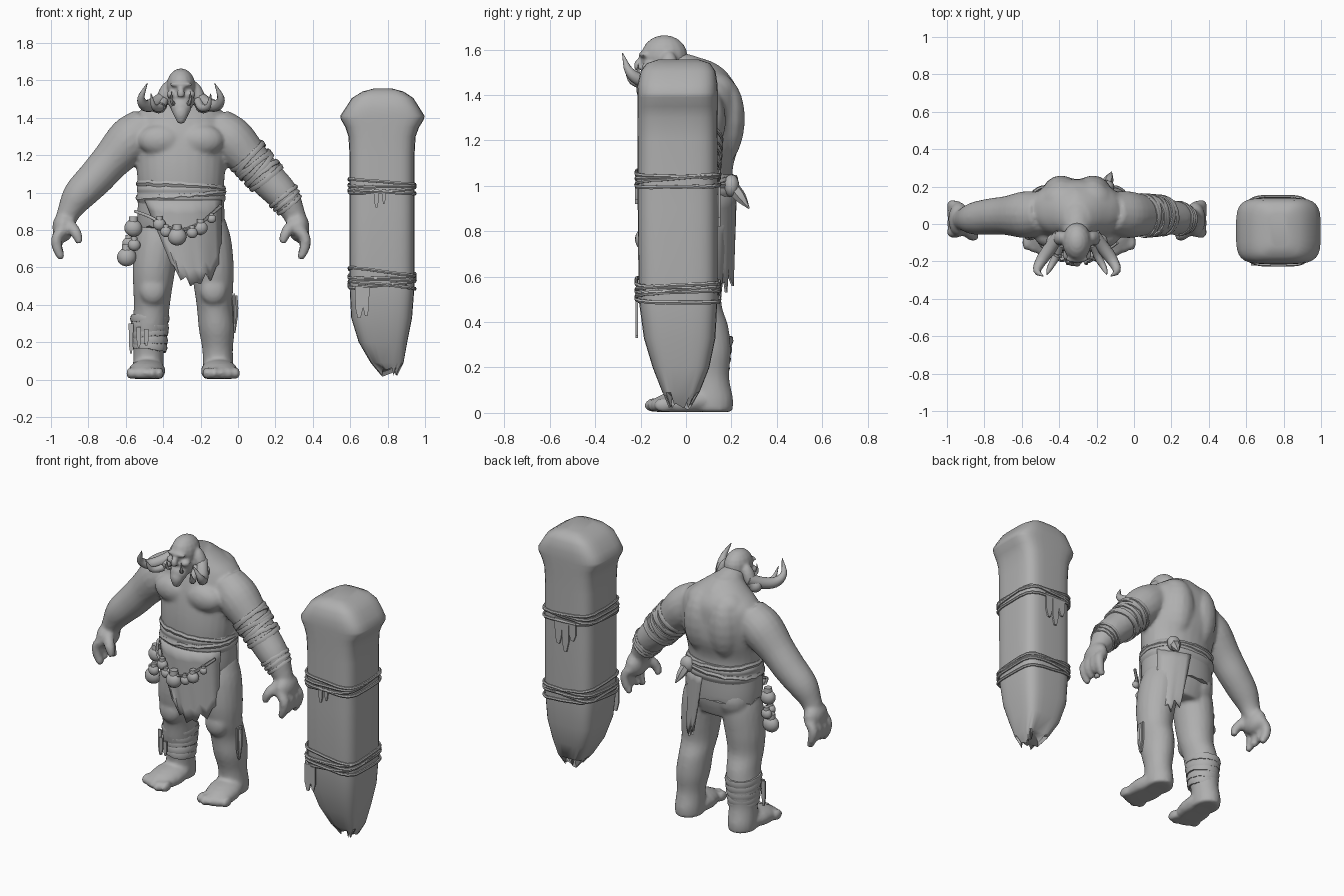
import bpy, bmesh, math, random
from mathutils import Vector, Matrix

random.seed(4)
CX = -0.305  # centre line of the giant
grey = bpy.data.materials.new("stone_grey")
grey.diffuse_color = (0.43, 0.43, 0.43, 1)


def finish(name, bm, voxel=0, smooth=4, angle=40, thick=0):
    bmesh.ops.recalc_face_normals(bm, faces=bm.faces)
    me = bpy.data.meshes.new(name)
    bm.to_mesh(me)
    bm.free()
    me.materials.append(grey)
    ob = bpy.data.objects.new(name, me)
    bpy.context.collection.objects.link(ob)
    if thick:
        ob.modifiers.new("thickness", 'SOLIDIFY').thickness = thick
    if voxel:
        m = ob.modifiers.new("merge", 'REMESH')
        m.mode, m.voxel_size, m.use_smooth_shade = 'VOXEL', voxel, True
        s = ob.modifiers.new("soften", 'SMOOTH')
        s.factor, s.iterations = 0.5, smooth
    else:
        bpy.context.view_layer.objects.active = ob
        ob.select_set(True)
        bpy.ops.object.shade_smooth_by_angle(angle=math.radians(angle))
        ob.select_set(False)
    return ob


def skin(bm, rings, closed=False):
    n = len(rings[0])
    vs = [[bm.verts.new(p) for p in r] for r in rings]
    for a, b in zip(vs, vs[1:] + ([vs[0]] if closed else [])):
        for i in range(n):
            bm.faces.new((a[i], a[(i + 1) % n], b[(i + 1) % n], b[i]))
    if not closed:
        bm.faces.new(vs[0][::-1])
        bm.faces.new(vs[-1])


def spline(pts, k=4):
    # Catmull-Rom through tuples of any length
    P = [Vector(p) for p in pts]
    P = [2 * P[0] - P[1]] + P + [2 * P[-1] - P[-2]]
    out = []
    for a, b, c, d in zip(P, P[1:], P[2:], P[3:]):
        for j in range(k):
            t = j / k
            out.append(0.5 * (2 * b + (c - a) * t + (2 * a - 5 * b + 4 * c - d) * t * t
                              + (3 * b - a - 3 * c + d) * t ** 3))
    return out + [P[-2]]


def oval(t, rx, ry, p=2.0):
    c, s = math.cos(t), math.sin(t)
    return (math.copysign(abs(c) ** (2 / p), c) * rx, math.copysign(abs(s) ** (2 / p), s) * ry)


def loft(bm, rows, n=20, p=2.0, k=4, jag=0):
    # rows: x centre, y centre, z, half width, half depth
    rings = []
    for i, (x, y, z, rx, ry) in enumerate(spline(rows, k) if k > 1 else rows):
        ring = []
        for j in range(n):
            ox, oy = oval(2 * math.pi * (j + .5) / n, rx, ry, p)
            ring.append((x + ox, y + oy, z + (random.uniform(0, jag) if i == 0 else 0)))
        rings.append(ring)
    skin(bm, rings)


def tube(bm, pts, n=10):
    # pts: x, y, z, radius
    P = spline([p[:3] for p in pts])
    R = [r[0] for r in spline([(p[3], 0) for p in pts])]
    rings = []
    for i, c in enumerate(P):
        q = (P[min(i + 1, len(P) - 1)] - P[max(i - 1, 0)]).normalized()
        u = q.cross(Vector((.31, .9, .3))).normalized()
        v = q.cross(u)
        rings.append([c + (u * math.cos(a) + v * math.sin(a)) * max(R[i], .001)
                      for a in [2 * math.pi * j / n for j in range(n)]])
    skin(bm, rings)


def ball(bm, c, r, rot=(0, 0, 0)):
    M = Matrix.Translation(c)
    for a, ax in zip(rot, 'XYZ'):
        M = M @ Matrix.Rotation(a, 4, ax)
    bmesh.ops.create_uvsphere(bm, u_segments=16, v_segments=10, radius=1,
                              matrix=M @ Matrix.Diagonal((*r, 1)))


def rope(bm, c, rx, ry, r, axis=(0, 0, 1), p=2.0, flat=1.0, n=28):
    q = Vector(axis).normalized()
    Q = Vector((0, 0, 1)).rotation_difference(q)
    rings = []
    for i in range(n):
        t = 2 * math.pi * i / n
        x, y = oval(t, rx, ry, p)
        w = random.uniform(-.3, .3) * r
        o = Vector((math.cos(t), math.sin(t), 0))
        rings.append([Vector(c) + Q @ (Vector((x, y, w)) + o * r * math.cos(a)
                      + Vector((0, 0, r * flat * math.sin(a)))) for a in
                      [2 * math.pi * j / 6 for j in range(6)]])
    skin(bm, rings, True)


def cloth(name, top, bot, ztop, ends, side, rx, ry, cy):
    # hanging sheet wrapped on an oval hip, with a torn hem
    bm = bmesh.new()
    rows, n = 7, len(ends)
    g = []
    for i in range(rows):
        f = i / (rows - 1)
        row = []
        for j, e in enumerate(ends):
            u = j / (n - 1)
            x = (top[0] + (top[1] - top[0]) * u) * (1 - f) + (bot[0] + (bot[1] - bot[0]) * u) * f
            y = cy + side * (ry * math.sqrt(max(0, 1 - ((x - CX) / rx) ** 2))
                             + .008 * math.sin(j * 2.1) * f)
            row.append(bm.verts.new((x, y, ztop + (e - ztop) * f)))
        g.append(row)
    for a, b in zip(g, g[1:]):
        for j in range(n - 1):
            bm.faces.new((a[j], a[j + 1], b[j + 1], b[j]))
    return finish(name, bm, thick=.012)


def strip(bm, x, y, z0, z1, w, ax='x'):
    # torn hanging strap
    d = Vector((w / 2, 0, 0)) if ax == 'x' else Vector((0, w / 2, 0))
    e = Vector((0, .005, 0)) if ax == 'x' else Vector((.005, 0, 0))
    rings = [[Vector((x, y, z)) + d * s * a + e * s2 for s, s2 in ((-1, -1), (1, -1), (1, 1), (-1, 1))]
             for z, a in ((z0, 1), (z1 * .7 + z0 * .3, .9), (z1, .35))]
    skin(bm, rings)


# --- torso, limbs, hands and feet merged into one skin
bm = bmesh.new()
loft(bm, [(CX, .06, .70, .17, .11), (CX, .05, .80, .22, .15), (CX, .04, .95, .225, .17),
          (CX, .035, 1.08, .234, .172), (CX, .055, 1.2, .245, .185), (CX, .065, 1.32, .262, .175),
          (CX, .075, 1.42, .235, .155), (CX, .06, 1.49, .15, .125), (CX, .03, 1.55, .07, .08)], 28, 2.1)
tube(bm, [(CX, .13, 1.38, .11), (CX, .085, 1.44, .11), (CX, .01, 1.49, .09), (CX, -.06, 1.53, .07)], 16)  # neck
for s in (-1, 1):
    X = lambda d: CX + s * d
    ball(bm, (X(.105), -.065, 1.28), (.125, .07, .085))          # chest
    ball(bm, (X(.085), .155, 1.28), (.105, .105, .2), (-.06, 0, 0))  # shoulder blade
    ball(bm, (X(.09), .12, 1.42), (.11, .1, .08), (0, s * .3, 0))    # upper back
    ball(bm, (X(.1), .1, .82), (.115, .1, .12))                  # buttock
    tube(bm, [(X(.18), .06, 1.355, .11), (X(.27), .05, 1.28, .126), (X(.375), .045, 1.17, .105),
              (X(.455), .04, 1.08, .098), (X(.545), .03, .985, .088), (X(.597), .025, .90, .064),
              (X(.62), .025, .84, .055)], 18)
    ball(bm, (X(.63), .025, .815), (.058, .092, .08))            # palm
    for j, y in enumerate((-.04, .005, .05, .09)):
        tube(bm, [(X(.632), y, .80, .033), (X(.664), y * 1.1, .755, .031),
                  (X(.66), y * 1.1, .70, .028), (X(.636), y, .645 + .02 * (j % 3), .02)], 8)
    tube(bm, [(X(.60), -.02, .83, .036), (X(.562), -.06, .785, .031), (X(.54), -.065, .73, .021)], 8)
    L = lambda d: X(d) + .012
    loft(bm, [(L(.125), .05, .86, .10, .11), (L(.135), .045, .75, .122, .13), (L(.155), .04, .60, .116, .126),
              (L(.163), .045, .48, .104, .112), (L(.169), .075, .38, .096, .112), (L(.179), .088, .27, .096, .11),
              (L(.184), .1, .16, .082, .09), (L(.187), .11, .06, .083, .098), (L(.187), .11, .0, .08, .094)], 20)
    ball(bm, (L(.162), -.035, .48), (.072, .045, .08))           # knee
    ball(bm, (L(.194), .0, .045), (.1, .165, .062), (.12, 0, s * .12))  # foot
    for j in range(5):
        ball(bm, (L(.128 + .038 * j), -.14 + .014 * abs(j - 1), .034), (.025, .045, .032))
for v in bm.verts:                                               # flat soles
    v.co.z = max(v.co.z, .004)
finish("body", bm, .012, 4)

# --- head
bm = bmesh.new()
ball(bm, (CX, -.095, 1.57), (.077, .103, .094))
ball(bm, (CX, -.12, 1.50), (.072, .075, .08))
ball(bm, (CX, -.186, 1.578), (.062, .022, .016))                 # brow
tube(bm, [(CX, -.185, 1.57, .014), (CX, -.21, 1.535, .02), (CX, -.203, 1.515, .022)], 8)
ball(bm, (CX, -.165, 1.455), (.056, .045, .05))                  # jaw
tube(bm, [(CX, -.15, 1.46, .05), (CX, -.18, 1.42, .042), (CX, -.185, 1.37, .018)], 10)
for s in (-1, 1):
    ball(bm, (CX + s * .05, -.165, 1.525), (.028, .03, .022))    # cheek
    ball(bm, (CX + s * .09, -.075, 1.52), (.036, .04, .08), (0, -s * .35, 0))
    ball(bm, (CX + s * .12, -.09, 1.465), (.045, .04, .042))
finish("head", bm, .008, 3)

# --- horns and inner tusks
bm = bmesh.new()
for s in (-1, 1):
    X = lambda d: CX + s * d
    tube(bm, [(X(.09), -.06, 1.51, .036), (X(.14), -.125, 1.475, .036), (X(.19), -.195, 1.465, .031),
              (X(.213), -.25, 1.505, .02), (X(.18), -.28, 1.585, .002)])
    tube(bm, [(X(.09), -.11, 1.49, .022), (X(.11), -.17, 1.455, .022), (X(.145), -.235, 1.46, .016),
              (X(.16), -.272, 1.53, .002)])
    tube(bm, [(X(.035), -.18, 1.47, .012), (X(.05), -.21, 1.49, .01), (X(.05), -.21, 1.54, .001)], 6)
finish("horns", bm)

# --- folded belt and knot
bm = bmesh.new()
loft(bm, [(CX, .04, .94, .228, .178), (CX, .04, .97, .24, .19), (CX, .04, .995, .233, .183),
          (CX, .04, 1.02, .237, .187), (CX, .04, 1.05, .225, .17)], 40, 2.2, 3)
rope(bm, (CX, .04, 1.035), .228, .175, .014, (.07, .03, 1), 2.2, 1.2, 40)
rope(bm, (CX, .04, .985), .23, .179, .014, (-.07, -.04, 1), 2.2, 1.2, 40)
ball(bm, (-.15, .2, 1.0), (.045, .035, .05))
tube(bm, [(-.15, .2, 1.0, .03), (-.135, .24, .95, .026), (-.12, .278, .9, .003)], 6)
finish("belt", bm, angle=50)

# --- loincloth and hip wrap
cloth("front_loincloth", (-.5, -.085), (-.36, -.09), .96,
      (.62, .60, .53, .55, .50, .52, .51, .57, .53, .60, .63), -1, .245, .19, .03)
cloth("back_loincloth", (-.27, -.08), (-.21, -.08), .97,
      (.64, .56, .62, .53, .58, .55, .66), 1, .25, .185, .04)
bm = bmesh.new()
loft(bm, [(CX, .045, .80, .232, .169), (CX, .042, .88, .234, .176), (CX, .04, .97, .228, .178)], 36, 2.2, 3, .03)
finish("hip_wrap", bm)

# --- pouches and beads on the hip cord
bm = bmesh.new()
for x, y, z, r in ((-.56, -.03, .81, .048), (-.585, .02, .73, .034), (-.595, -.01, .655, .052),
                   (-.555, -.06, .72, .034), (-.42, -.165, .83, .034), (-.385, -.18, .79, .03),
                   (-.325, -.185, .765, .05), (-.245, -.185, .785, .03), (-.20, -.17, .81, .038),
                   (-.14, -.15, .86, .024)):
    ball(bm, (x, y, z), (r, r * .8, r * .95), (0, random.uniform(-.5, .5), 0))
    tube(bm, [(x, y, z + r * .7, r * .55), (x, y, z + r * 1.3, r * .5)], 8)
tube(bm, [(-.55, -.02, .9, .009), (-.47, -.14, .87, .009), (-.33, -.185, .80, .009),
          (-.2, -.175, .84, .009), (-.09, -.1, .93, .009)], 6)
finish("pouches", bm, angle=60)

# --- wraps on the arm, shin and knee
bm = bmesh.new()
for i, f in enumerate((0, .16, .3, .45, .62, .8, 1)):
    rope(bm, (.05 + .1 * f, .045, 1.195 - .115 * f), .111 - .008 * f, .113 - .009 * f, .008,
         (.65 + .2 * math.sin(i * 2), .1 * math.cos(i * 3), -.7), flat=1.9)
for f in (0, .5, 1):
    rope(bm, (.243 + .03 * f, .029, .98 - .045 * f), .088 - .012 * f, .088 - .012 * f, .007,
         (.65, .1 * f, -.8), flat=1.6)
finish("arm_wraps", bm)
bm = bmesh.new()
for i, z in enumerate((.325, .285, .245, .205, .175)):
    rope(bm, (-.471, .09, z), .096 - .003 * i, .109 - .005 * i, .01, (.12 * math.sin(i * 2), .08, 1), flat=2.3)
for x, y, z0, z1 in ((-.572, .03, .3, .14), (-.53, -.02, .28, .17), (-.49, -.035, .27, .18)):
    strip(bm, x, y, z0, z1, .025)
finish("shin_wraps", bm)
bm = bmesh.new()
strip(bm, -.02, .04, .46, .26, .05, 'y')
tube(bm, [(-.018, .04, .45, .016), (-.014, .04, .36, .016), (-.018, .04, .25, .004)], 6)
finish("leg_charm", bm)

# --- great stone club
bm = bmesh.new()
loft(bm, [(.81, -.025, .015, .04, .05), (.797, -.022, .09, .088, .082), (.775, -.022, .2, .13, .125),
          (.768, -.028, .33, .163, .158), (.77, -.035, .5, .174, .174), (.77, -.037, .9, .174, .176),
          (.77, -.037, 1.2, .174, .176), (.77, -.037, 1.3, .18, .177), (.771, -.037, 1.35, .198, .178),
          (.772, -.037, 1.39, .222, .178), (.772, -.037, 1.41, .226, .178), (.773, -.037, 1.45, .2, .176),
          (.773, -.035, 1.505, .165, .165), (.775, -.033, 1.54, .11, .14), (.775, -.033, 1.556, .05, .09)],
     32, 4.2, 1, .07)
finish("club", bm, angle=55)

# --- club bindings with torn straps
bm = bmesh.new()
for z0, tilts in ((1.03, (.05, -.08, .0, .09)), (.53, (.1, -.1, .03, -.03, .13))):
    for i, t in enumerate(tilts):
        rope(bm, (.77, -.036, z0 + (i - 1.5) * .017), .178, .184, .008, (t, t * .6 - .04, 1), 4.5, 1.2, 36)
strip(bm, .648, -.217, .5, .33, .045)
strip(bm, .685, -.217, .49, .34, .035)
strip(bm, .74, -.219, 1.02, .92, .025)
strip(bm, .78, -.219, 1.02, .94, .02)
for x, z in ((.80, .86), (.75, .82), (.70, .9)):
    strip(bm, x, .147, 1.02, z, .05)
finish("club_bindings", bm)
